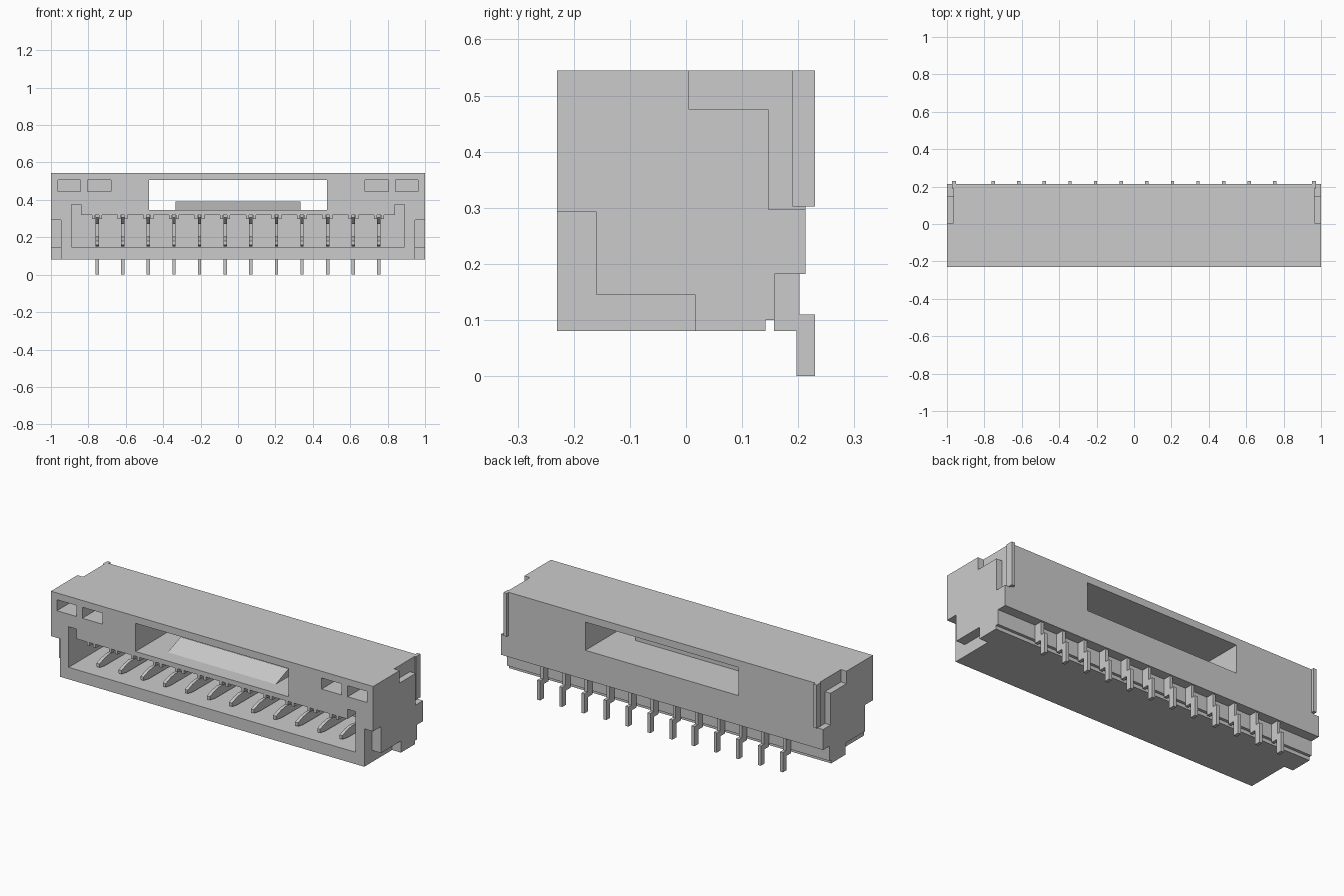
import bpy, bmesh

if "Cube" in bpy.data.objects:
    bpy.data.objects.remove(bpy.data.objects["Cube"])


def prism(name, pts, lo, hi, axis='X'):
    """Extrude a profile: (y,z) points along X, or (x,z) points along Y."""
    bm = bmesh.new()
    def place(p, t):
        return (t, p[0], p[1]) if axis == 'X' else (p[0], t, p[1])
    face = bm.faces.new([bm.verts.new(place(p, lo)) for p in pts])
    ext = bmesh.ops.extrude_face_region(bm, geom=[face])
    d = (hi - lo, 0, 0) if axis == 'X' else (0, hi - lo, 0)
    bmesh.ops.translate(bm, vec=d, verts=[v for v in ext['geom'] if isinstance(v, bmesh.types.BMVert)])
    bmesh.ops.recalc_face_normals(bm, faces=bm.faces)
    me = bpy.data.meshes.new(name)
    bm.to_mesh(me)
    bm.free()
    ob = bpy.data.objects.new(name, me)
    bpy.context.collection.objects.link(ob)
    return ob


def box(name, x0, x1, y0, y1, z0, z1):
    return prism(name, [(y0, z0), (y1, z0), (y1, z1), (y0, z1)], x0, x1)


def cut(target, cutter):
    m = target.modifiers.new("cut", 'BOOLEAN')
    m.operation, m.solver, m.object = 'DIFFERENCE', 'EXACT', cutter
    cutter.hide_render = True
    bpy.context.view_layer.objects.active = target
    bpy.ops.object.modifier_apply(modifier=m.name)
    bpy.data.objects.remove(cutter)


# Housing: side profile with the stepped underside at the back
housing = prism("housing", [(-.23, .08), (.142, .08), (.142, .10), (.158, .10), (.158, .182),
                            (.213, .182), (.213, .545), (-.23, .545)], -1, 1)

# Mating cavity with raised end keyways
cut(housing, prism("cavity_cutter", [(-.89, .147), (.89, .147), (.89, .375), (.84, .375), (.84, .32),
                                     (-.84, .32), (-.84, .375), (-.89, .375)], -.3, .12, 'Y'))

# Latch window right through the upper housing
cut(housing, box("window_cutter", -.475, .475, -.3, .3, .347, .505))

# Upper rear and lower front L-shaped end recesses, and front pockets
upper_l = [(.005, .475), (.147, .475), (.147, .297), (.3, .297), (.3, .6), (.005, .6)]
lower_l = [(-.3, .05), (.016, .05), (.016, .145), (-.16, .145), (-.16, .293), (-.3, .293)]
for s in (-1, 1):
    cut(housing, prism("rear_recess_cutter", upper_l, *sorted((s * .965, s * 1.1))))
    cut(housing, prism("front_recess_cutter", lower_l, *sorted((s * .945, s * 1.1))))
    for a, b in ((.68, .805), (.842, .963)):
        cut(housing, box("pocket_cutter", *sorted((s * a, s * b)), -.3, -.05, .445, .507))
    # Solder tabs at the rear corners
    box("end_tab", *sorted((s * .952, s * .972)), .19, .23, .302, .545)

# Latch ramp on the window floor
prism("latch_ramp", [(-.15, .345), (-.03, .345), (-.03, .39)], -.335, .335)

# Forked contacts with jogged rear tails, each guided by two small teeth
contact = [(.197, 0), (.23, 0), (.23, .11), (.202, .11), (.202, .20), (.15, .33), (-.15, .33),
           (-.15, .305), (-.11, .27), (-.07, .29), (.10, .29), (.10, .18), (0, .187),
           (-.04, .2), (-.08, .203), (-.12, .196), (-.165, .18), (-.165, .16), (-.12, .152),
           (.157, .15), (.157, .08), (.197, .08)]
for i in range(12):
    x = (i - 5.5) * .137
    prism("contact", contact, x - .009, x + .009)
    for s in (-1, 1):
        box("guide_tooth", *sorted((x + s * .011, x + s * .027)), -.225, .13, .297, .33)
